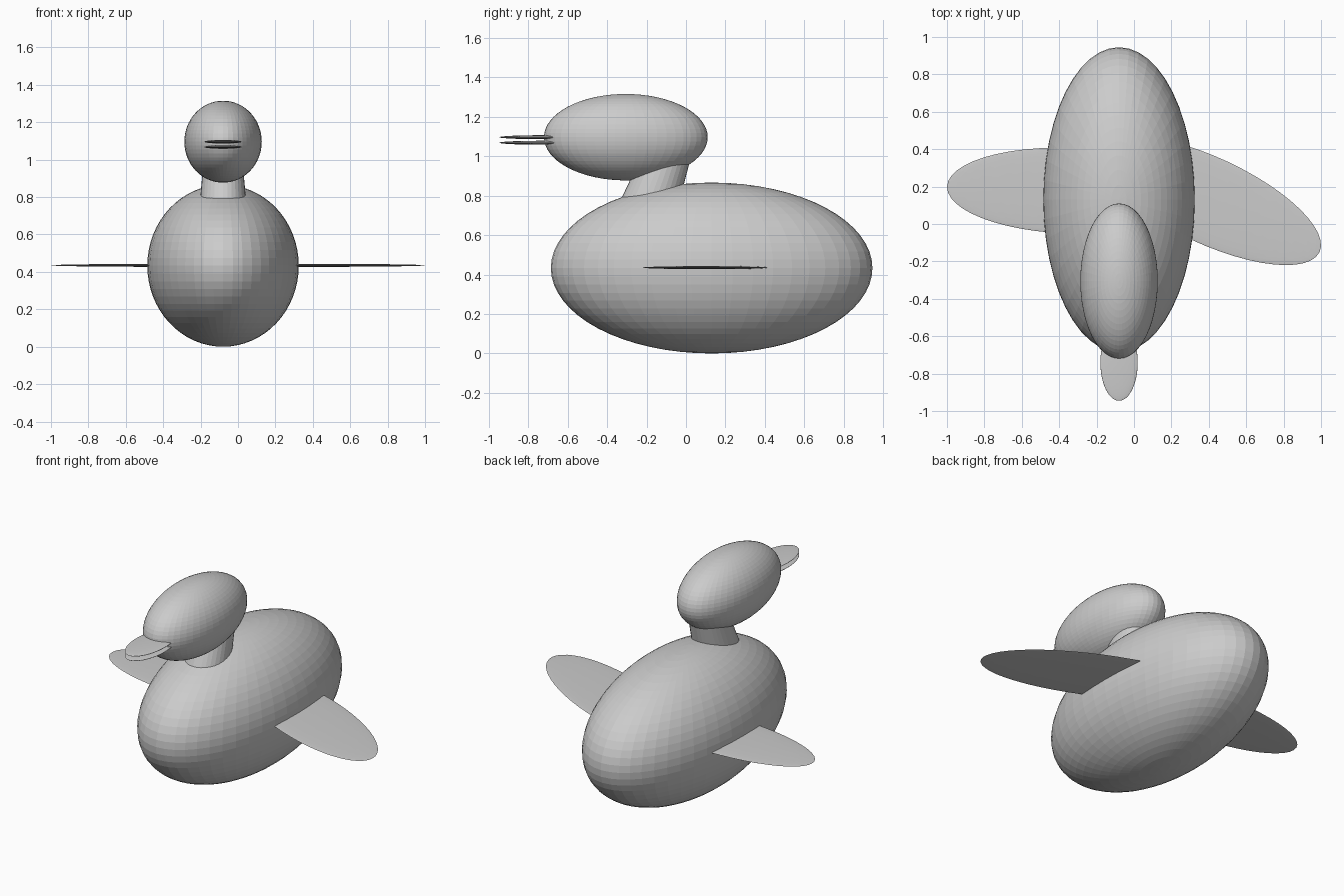
import bpy
from math import radians
from mathutils import Matrix, Vector

cube = bpy.data.objects.get("Cube")
if cube:
    bpy.data.objects.remove(cube, do_unlink=True)

grey = bpy.data.materials.new("plain grey")
grey.use_nodes = True
colour = (0.6, 0.6, 0.6, 1)
grey.diffuse_color = colour
grey.node_tree.nodes["Principled BSDF"].inputs["Base Color"].default_value = colour

MID = -0.08  # the bird's own centre line


def finish(name):
    obj = bpy.context.object
    obj.name = name
    obj.data.materials.append(grey)
    return obj


def ellipsoid(name, centre, radii, turn=0):
    bpy.ops.mesh.primitive_uv_sphere_add(segments=48, ring_count=32, radius=1)
    obj = finish(name)
    obj.data.transform(Matrix.Diagonal((*radii, 1)))
    obj.rotation_euler.z = radians(turn)
    obj.location = centre
    return obj


# Body and head
ellipsoid("body", (MID, 0.13, 0.433), (0.405, 0.815, 0.433))
ellipsoid("head", (MID, -0.305, 1.096), (0.207, 0.415, 0.219))

# Beak: two thin halves with a gap
for name, z in (("upper_beak", 1.096), ("lower_beak", 1.068)):
    ellipsoid(name, (MID, -0.74, z), (0.1, 0.205, 0.01))

# Wings: the left one is swept forward
ellipsoid("right_wing", (-0.35, 0.178, 0.435), (0.65, 0.229, 0.008), -2)
ellipsoid("left_wing", (0.403, 0.125, 0.435), (0.65, 0.23, 0.008), -25)

# Neck: leaning, slightly tapered column, sunk into body and head
bpy.ops.mesh.primitive_cone_add(vertices=32, radius1=1, radius2=0.8, depth=1)
neck = finish("neck")
bottom, top = Vector((MID, -0.21, 0.7)), Vector((MID, -0.1, 1.0))
for v in neck.data.vertices:
    spot = bottom.lerp(top, v.co.z + 0.5)
    v.co = spot + Vector((v.co.x * 0.13, v.co.y * 0.158, 0))
